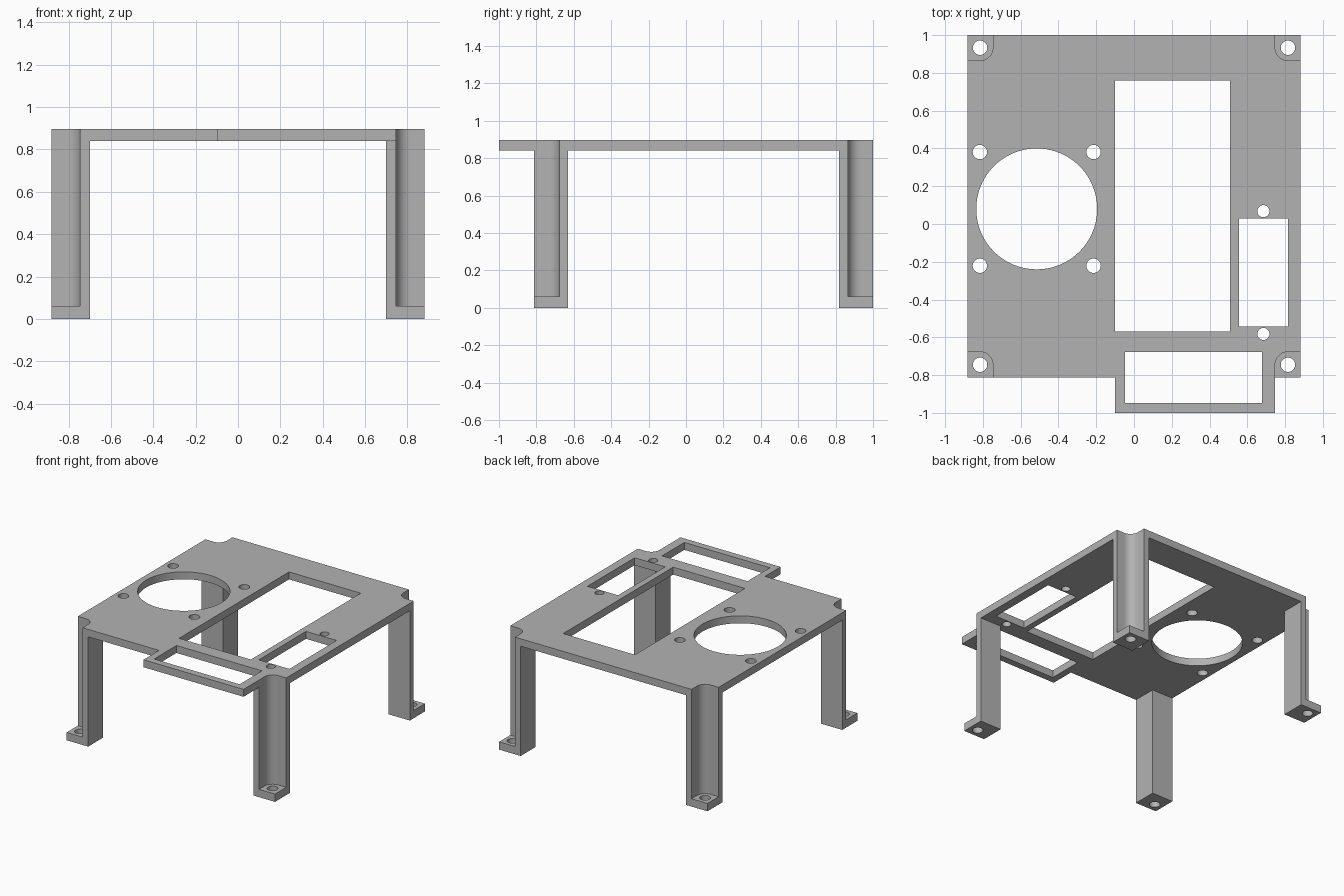
import bpy
import bmesh
from math import cos, sin, pi

cube = bpy.data.objects.get("Cube")
if cube:
    bpy.data.objects.remove(cube)

# Main dimensions
HALF_X, BACK, FRONT = 0.882, 1.0, -0.812
TOP, UNDER, FOOT = 0.897, 0.84, 0.06
LEG, NOTCH, ROUND = 0.182, 0.135, 0.067

grey = bpy.data.materials.new("plain grey")
grey.use_nodes = True
colour = (0.45, 0.45, 0.45, 1)
grey.diffuse_color = colour
grey.node_tree.nodes["Principled BSDF"].inputs["Base Color"].default_value = colour


def circle(x, y, r, n=32):
    return [(x + r * cos(2 * pi * i / n), y + r * sin(2 * pi * i / n)) for i in range(n)]


def rect(x0, x1, y0, y1):
    return [(x0, y0), (x1, y0), (x1, y1), (x0, y1)]


def slab(name, loops, z0, z1):
    """Extrude an outline with holes from z0 to z1."""
    bm = bmesh.new()
    edges = []
    for loop in loops:
        verts = [bm.verts.new((x, y, z0)) for x, y in loop]
        edges += [bm.edges.new((a, b)) for a, b in zip(verts, verts[1:] + verts[:1])]
    bmesh.ops.triangle_fill(bm, edges=edges, use_beauty=True, normal=(0, 0, 1))
    grown = bmesh.ops.extrude_face_region(bm, geom=bm.faces[:], use_keep_orig=True)
    top = [g for g in grown["geom"] if isinstance(g, bmesh.types.BMVert)]
    bmesh.ops.translate(bm, verts=top, vec=(0, 0, z1 - z0))
    bmesh.ops.recalc_face_normals(bm, faces=bm.faces[:])
    # Smooth the curved walls, keep right-angled edges sharp
    for face in bm.faces:
        face.smooth = abs(face.normal.z) < 0.5
    for edge in bm.edges:
        edge.smooth = len(edge.link_faces) == 2 and edge.calc_face_angle(pi) < pi / 6
    mesh = bpy.data.meshes.new(name)
    bm.to_mesh(mesh)
    bm.free()
    mesh.materials.append(grey)
    obj = bpy.data.objects.new(name, mesh)
    bpy.context.collection.objects.link(obj)
    return obj


def at_corner(points, sx, sy):
    """Place points measured inward from a plate corner."""
    y = BACK if sy > 0 else FRONT
    return [(sx * (HALF_X - u), y - sy * v) for u, v in points]


# Corner notch with a rounded inner corner
arc_r, steps = NOTCH - ROUND, 10
arc = [(ROUND + arc_r * sin(pi / 2 * i / steps), ROUND + arc_r * cos(pi / 2 * i / steps))
       for i in range(steps + 1)]
notch = [(0, NOTCH)] + arc + [(NOTCH, 0)]

# Top plate outline with notched corners and a front tab
outline = []
for sx, sy in ((1, -1), (1, 1), (-1, 1), (-1, -1)):
    part = at_corner(notch, sx, sy)
    outline += part if sx * sy > 0 else part[::-1]
tab_right = HALF_X - NOTCH
outline += [(-0.1, FRONT), (-0.1, -1), (tab_right, -1)]

# Round opening with four screw holes, then the rectangular openings
fan_x, fan_y = -0.515, 0.08
holes = [circle(fan_x, fan_y, 0.32, 96)]
holes += [circle(fan_x + 0.301 * i, fan_y + 0.301 * j, 0.038) for i in (-1, 1) for j in (-1, 1)]
holes += [rect(-0.1, 0.508, -0.57, 0.76),
          rect(0.556, 0.815, -0.543, 0.028),
          rect(-0.047, 0.677, -0.947, -0.677)]
holes += [circle(0.685, y, 0.032) for y in (0.068, -0.582)]
slab("top_plate", [outline] + holes, UNDER, TOP)

# Four legs: an L-shaped post standing on a drilled foot
post = notch + [(LEG, 0), (LEG, LEG), (0, LEG)]
for sx, side in ((1, "left"), (-1, "right")):
    for sy, end in ((-1, "front"), (1, "back")):
        slab(f"{end}_{side}_leg", [at_corner(post, sx, sy)], FOOT, UNDER)
        slab(f"{end}_{side}_foot",
             [at_corner(rect(0, LEG, 0, LEG), sx, sy),
              at_corner(circle(ROUND, ROUND, 0.038), sx, sy)], 0, FOOT)
